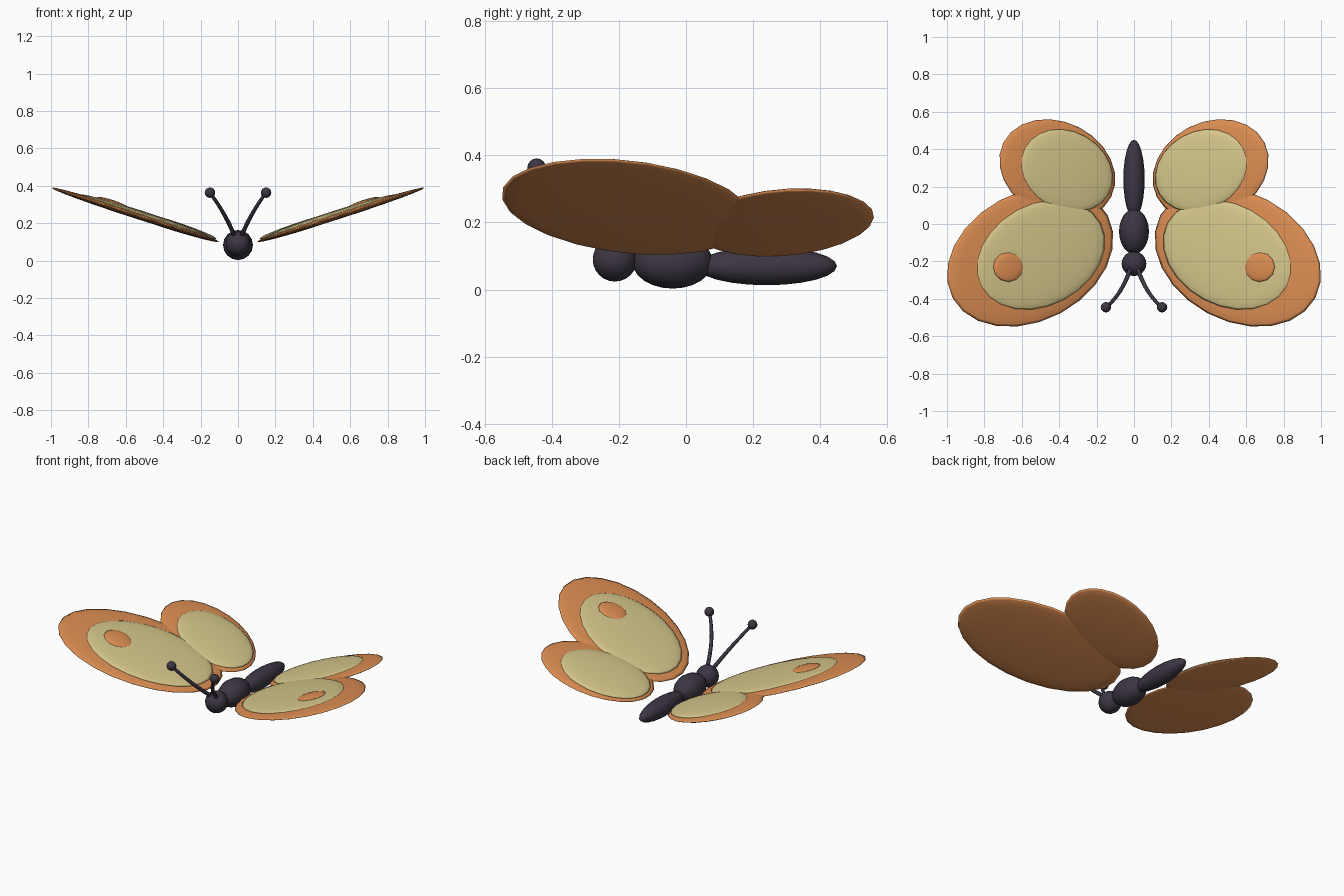
import bpy, bmesh, math
from mathutils import Matrix, Vector

if "Cube" in bpy.data.objects:
    bpy.data.objects.remove(bpy.data.objects["Cube"])


def material(name, rgb):
    m = bpy.data.materials.new(name)
    m.diffuse_color = (*rgb, 1.0)
    m.use_nodes = True
    m.node_tree.nodes["Principled BSDF"].inputs["Base Color"].default_value = m.diffuse_color
    return m


ORANGE = material("wing orange", (0.72, 0.27, 0.085))
CREAM = material("wing cream", (0.67, 0.57, 0.26))
DARK = material("dark body", (0.046, 0.037, 0.056))

# Shear that lifts the wings outwards from the body
LIFT = Matrix(((1, 0, 0, 0), (0, 1, 0, 0), (0.322, 0, 1, 0.068), (0, 0, 0, 1)))


def finish(obj, mat, mirrored):
    obj.data.materials.append(mat)
    obj.data.shade_smooth()
    if mirrored:
        obj.modifiers.new("other side", "MIRROR").use_mirror_merge = False
    return obj


def ellipsoid(name, mat, centre, radii, turn=0, lift=False, mirrored=False, segs=24, rings=12):
    bm = bmesh.new()
    m = (Matrix.Translation(centre) @ Matrix.Rotation(math.radians(turn), 4, "Z")
         @ Matrix.Diagonal((*radii, 1)))
    if lift:
        m = LIFT @ m
    bmesh.ops.create_uvsphere(bm, u_segments=segs, v_segments=rings, radius=1, matrix=m)
    bmesh.ops.recalc_face_normals(bm, faces=bm.faces)
    me = bpy.data.meshes.new(name)
    bm.to_mesh(me)
    bm.free()
    obj = bpy.data.objects.new(name, me)
    bpy.context.collection.objects.link(obj)
    return finish(obj, mat, mirrored)


# Wings: flattened lenses with raised cream panels and a spot
wing = dict(lift=True, mirrored=True)
ellipsoid("front_wings", ORANGE, (0.555, -0.175, 0), (0.470, 0.343, 0.02), -28, **wing)
ellipsoid("back_wings", ORANGE, (0.41, 0.29, 0), (0.323, 0.255, 0.02), 27, **wing)
ellipsoid("front_wing_panels", CREAM, (0.50, -0.165, 0.012), (0.364, 0.271, 0.021), -28, **wing)
ellipsoid("back_wing_panels", CREAM, (0.36, 0.285, 0.012), (0.258, 0.209, 0.021), 29, **wing)
ellipsoid("wing_spots", ORANGE, (0.67, -0.23, 0.028), (0.083, 0.08, 0.012), 0,
          segs=12, rings=8, **wing)

# Body: the poles run along y
def body(name, y, z, r, length):
    obj = ellipsoid(name, DARK, (0, 0, 0), (r, r, length), segs=16, rings=12)
    obj.data.transform(Matrix.Translation((0, y, z)) @ Matrix.Rotation(math.pi / 2, 4, "X"))


body("head", -0.212, 0.09, 0.066, 0.066)
body("thorax", -0.04, 0.083, 0.08, 0.12)
body("abdomen", 0.24, 0.07, 0.057, 0.21)

# Antennae: a bent tapered tube with a ball on the tip
def bend(t):
    a, b, c = Vector((0.015, -0.225, 0.12)), Vector((0.062, -0.375, 0.245)), Vector((0.15, -0.445, 0.363))
    return a * (1 - t) ** 2 + b * 2 * t * (1 - t) + c * t * t


bm = bmesh.new()
rings = []
for i in range(9):
    t = i / 8
    p = bend(t)
    q = (bend(t + 0.01) - bend(t - 0.01)).to_track_quat("Z", "Y")
    r = 0.012 - 0.003 * t
    rings.append([bm.verts.new(p + q @ Vector((r * math.cos(k * math.pi / 4), r * math.sin(k * math.pi / 4), 0)))
                  for k in range(8)])
for lo, hi in zip(rings, rings[1:]):
    for k in range(8):
        bm.faces.new((lo[k], lo[(k + 1) % 8], hi[(k + 1) % 8], hi[k]))
bm.faces.new(rings[0])
bm.faces.new(rings[-1])
bmesh.ops.recalc_face_normals(bm, faces=bm.faces)
me = bpy.data.meshes.new("antennae")
bm.to_mesh(me)
bm.free()
stalks = bpy.data.objects.new("antennae", me)
bpy.context.collection.objects.link(stalks)
finish(stalks, DARK, True)
ellipsoid("antenna_tips", DARK, (0.15, -0.445, 0.363), (0.028, 0.028, 0.028), mirrored=True, segs=12, rings=8)
